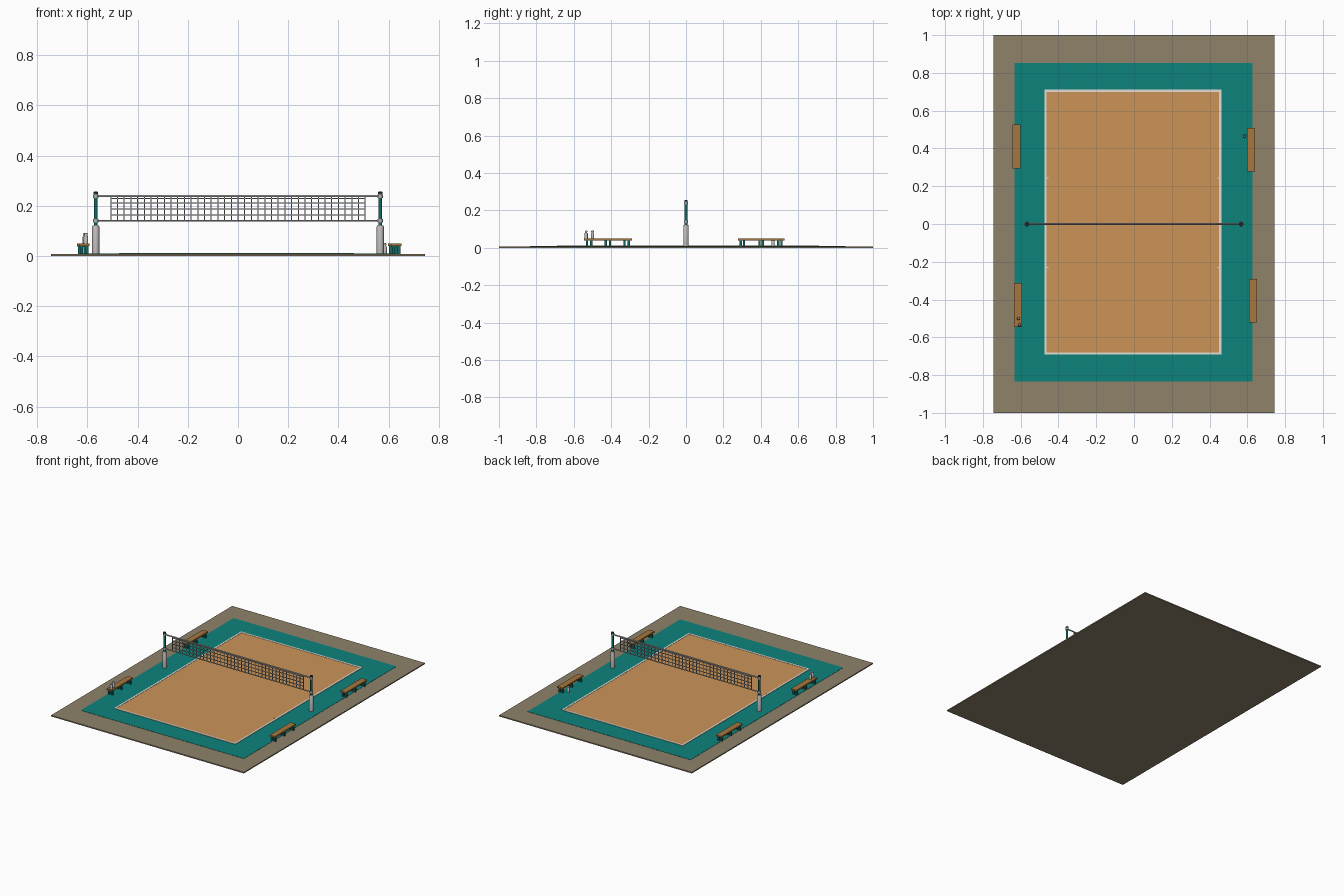
import bpy, bmesh, math
from mathutils import Matrix, Vector

if "Cube" in bpy.data.objects:
    bpy.data.objects.remove(bpy.data.objects["Cube"])


def material(name, rgb):
    lin = [(c / 255 / 12.92) if c < 10 else ((c / 255 + 0.055) / 1.055) ** 2.4 for c in rgb]
    m = bpy.data.materials.new(name)
    m.diffuse_color = (*lin, 1)
    m.use_nodes = True
    m.node_tree.nodes["Principled BSDF"].inputs["Base Color"].default_value = m.diffuse_color
    return m


GROUND = material("dry earth", (142, 130, 106))
TEAL = material("teal surround", (13, 130, 123))
SAND = material("orange sand", (204, 148, 88))
WHITE = material("line white", (228, 224, 215))
WOOD = material("bench wood", (166, 118, 62))
POST = material("dark teal paint", (18, 105, 100))
PAD = material("pad grey", (190, 187, 184))
NET = material("net grey", (172, 174, 172))
CAP = material("dark cap", (50, 60, 62))


def finish(name, bm, mat, smooth=False):
    me = bpy.data.meshes.new(name)
    bm.to_mesh(me)
    bm.free()
    me.materials.append(mat)
    ob = bpy.data.objects.new(name, me)
    bpy.context.collection.objects.link(ob)
    if smooth:
        bpy.context.view_layer.objects.active = ob
        ob.select_set(True)
        bpy.ops.object.shade_smooth_by_angle(angle=math.radians(40))
        ob.select_set(False)
    return ob


def add_box(bm, x0, x1, y0, y1, z0, z1):
    mid = Vector(((x0 + x1) / 2, (y0 + y1) / 2, (z0 + z1) / 2))
    size = Matrix.Diagonal((x1 - x0, y1 - y0, z1 - z0, 1))
    bmesh.ops.create_cube(bm, size=1, matrix=Matrix.Translation(mid) @ size)


def boxes(name, mat, *dims):
    bm = bmesh.new()
    for d in dims:
        add_box(bm, *d)
    return finish(name, bm, mat)


def turned(name, mat, x, y, profile, sides=16):
    """Stack rings of (radius, z) into a closed round part."""
    bm = bmesh.new()
    rings = [[bm.verts.new((x + r * math.cos(2 * math.pi * i / sides),
                            y + r * math.sin(2 * math.pi * i / sides), z))
              for i in range(sides)] for r, z in profile]
    for a, b in zip(rings, rings[1:]):
        for i in range(sides):
            j = (i + 1) % sides
            bm.faces.new((a[i], a[j], b[j], b[i]))
    bm.faces.new(rings[0][::-1])
    bm.faces.new(rings[-1])
    return finish(name, bm, mat, True)


def rod(name, mat, z, half, r):
    bm = bmesh.new()
    bmesh.ops.create_cone(bm, cap_ends=True, segments=10, radius1=r, radius2=r, depth=2 * half,
                          matrix=Matrix.Translation((0, 0, z)) @ Matrix.Rotation(math.pi / 2, 4, 'Y'))
    return finish(name, bm, mat, True)


# Ground layers
boxes("ground_slab", GROUND, (-0.745, 0.745, -1, 1, 0, 0.008))
boxes("teal_surround", TEAL, (-0.632, 0.628, -0.833, 0.853, 0.006, 0.0095))
boxes("sand_court", SAND, (-0.468, 0.458, -0.685, 0.706, 0.006, 0.011))

# Boundary tapes and small side marks
L, R, B, T, w = -0.474, 0.463, -0.691, 0.712, 0.012
boxes("boundary_lines", WHITE,
      (L, L + w, B, T, 0.008, 0.0125), (R - w, R, B, T, 0.008, 0.0125),
      (L + w, R - w, B, B + w, 0.008, 0.0125), (L + w, R - w, T - w, T, 0.008, 0.0125))
boxes("attack_marks", WHITE, *[(x, x + 0.01, y, y + 0.005, 0.01, 0.0125)
                               for x in (L + w, R - w - 0.01) for y in (-0.232, 0.24)])

# Posts with padding, collars and caps
for side, s in (("left", -1), ("right", 1)):
    x = 0.567 * s
    turned(side + "_post", POST, x, 0, [(0.0075, 0.008), (0.0075, 0.25)])
    turned(side + "_post_pad", PAD, x, 0, [(0.014, 0.009), (0.014, 0.118), (0.012, 0.121)])
    turned(side + "_post_cap", CAP, x, 0, [(0.009, 0.248), (0.009, 0.254), (0.006, 0.257)])
    for n, z in (("top", 0.239), ("bottom", 0.14)):
        turned(f"{side}_{n}_collar", NET, x, 0, [(0.0105, z - 0.007), (0.0105, z + 0.007)])

# Net: cables, then a grid of strands
rod("top_cable", NET, 0.239, 0.565, 0.0045)
rod("bottom_cable", NET, 0.14, 0.565, 0.0035)
cells, half, t = 38, 0.507, 0.002
strands = [(x - t, x + t, -t, t, 0.14, 0.238)
           for x in (-half + 2 * half * i / cells for i in range(cells + 1))]
strands += [(-half, half, -t, t, z - t, z + t) for z in (0.163, 0.187, 0.211, 0.23)]
boxes("net_mesh", NET, *strands)

# Benches: plank seat on three pairs of legs
for i, (bx, by) in enumerate([(-0.621, 0.41), (-0.613, -0.429), (0.619, 0.393), (0.63, -0.406)], 1):
    boxes(f"bench_{i}_seat", WOOD, (bx - 0.021, bx + 0.021, by - 0.116, by + 0.116, 0.04, 0.05))
    parts = []
    for dy in (-0.1, 0, 0.1):
        y = by + dy
        parts += [(bx + dx - 0.006, bx + dx + 0.006, y - 0.006, y + 0.006, 0.008, 0.038)
                  for dx in (-0.011, 0.011)]
        parts.append((bx - 0.018, bx + 0.018, y - 0.006, y + 0.006, 0.035, 0.0405))
    boxes(f"bench_{i}_legs", POST, *parts)

# Drink bottles: two on a bench, one on the ground
for i, (x, y, z) in enumerate([(-0.611, -0.5, 0.05), (-0.606, -0.534, 0.05), (0.585, 0.465, 0.009)], 1):
    turned(f"bottle_{i}", PAD, x, y, [(0.009, z), (0.009, z + 0.026), (0.005, z + 0.032),
                                      (0.005, z + 0.034)], 12)
    turned(f"bottle_{i}_cap", WHITE, x, y, [(0.007, z + 0.034), (0.007, z + 0.039), (0.004, z + 0.042)], 12)
